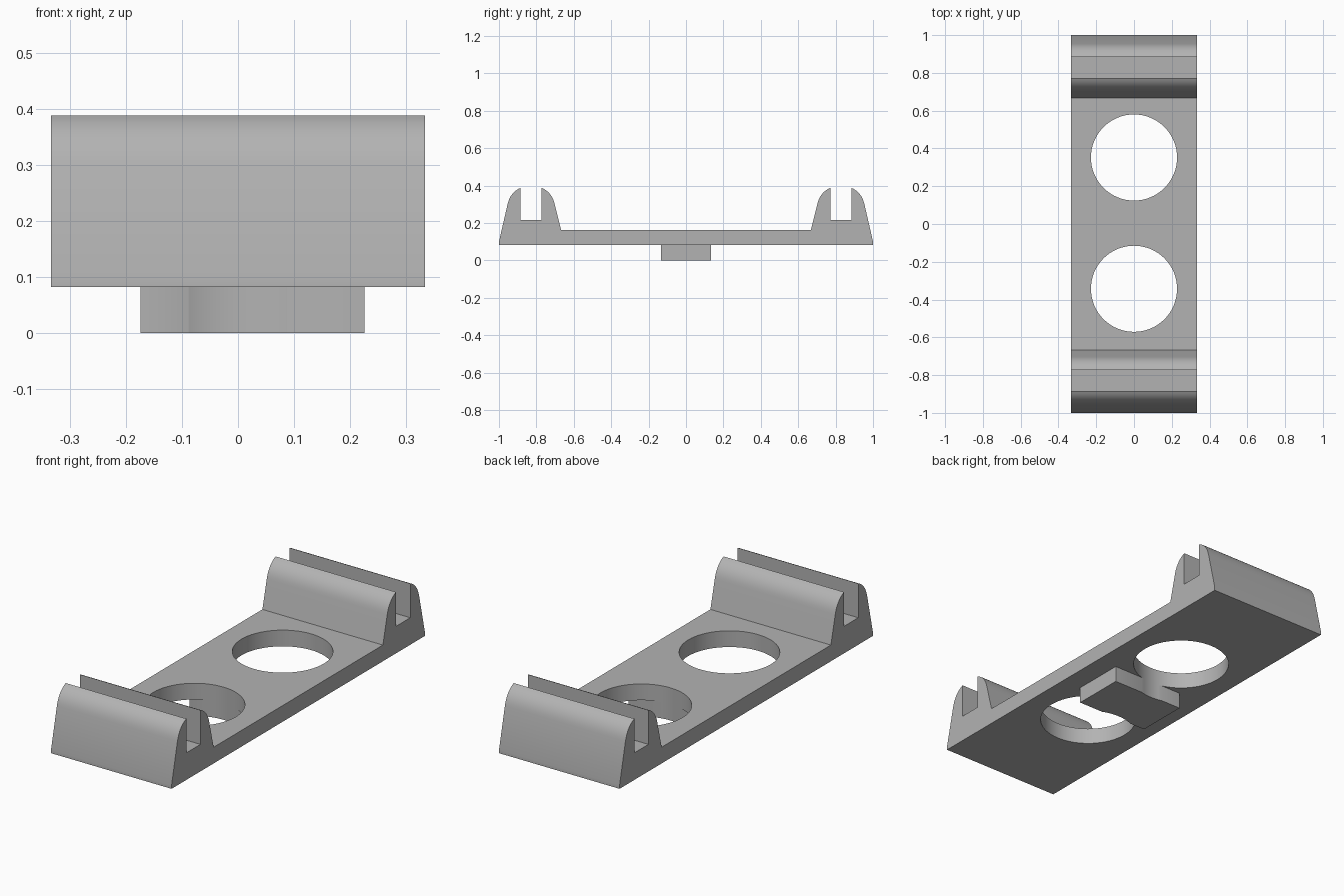
import bpy
import bmesh
from mathutils import Vector

cube = bpy.data.objects.get("Cube")
if cube:
    bpy.data.objects.remove(cube, do_unlink=True)

HALF_WIDTH = 0.333
BASE, DECK, SLOT_FLOOR, TOP = 0.082, 0.163, 0.217, 0.388
MID = 0.828          # centre line of each clip
HOLES = ((0.352, 0.228), (-0.343, 0.228))   # y centre, radius

grey = bpy.data.materials.new("light grey")
grey.use_nodes = True
colour = (0.45, 0.45, 0.45, 1)
grey.diffuse_color = colour
grey.node_tree.nodes["Principled BSDF"].inputs["Base Color"].default_value = colour


def finish(name, bm):
    """Turn a bmesh into a linked object with the grey material."""
    bmesh.ops.recalc_face_normals(bm, faces=bm.faces)
    mesh = bpy.data.meshes.new(name)
    bm.to_mesh(mesh)
    bm.free()
    mesh.materials.append(grey)
    obj = bpy.data.objects.new(name, mesh)
    bpy.context.collection.objects.link(obj)
    return obj


def curve(a, b, c, steps=8):
    """Points on a quadratic curve from a to c."""
    a, b, c = Vector(a), Vector(b), Vector(c)
    return [tuple(a * (1 - t) ** 2 + b * 2 * t * (1 - t) + c * t * t)
            for t in (i / steps for i in range(steps + 1))]


def cut_and_smooth(obj, cutters):
    bpy.ops.object.select_all(action="DESELECT")
    bpy.context.view_layer.objects.active = obj
    obj.select_set(True)
    for cutter in cutters:
        mod = obj.modifiers.new("hole", "BOOLEAN")
        mod.operation = "DIFFERENCE"
        mod.solver = "EXACT"
        mod.object = cutter
        bpy.ops.object.modifier_apply(modifier=mod.name)
    bpy.ops.object.shade_smooth_by_angle(angle=0.5)


# Side profile: one jaw, its mirror across the clip, then the other clip
jaw = [(0.668, DECK)] + curve((0.702, 0.30), (0.717, 0.365), (0.772, TOP))
jaw.append((0.772, SLOT_FLOOR))
outer = [(2 * MID - y, z) for y, z in reversed(jaw[1:])]
clip = jaw + outer + [(1.0, 0.1), (1.0, BASE)]
profile = clip + [(-y, z) for y, z in reversed(clip)]

# Bracket body, extruded across its width
bm = bmesh.new()
face = bm.faces.new([bm.verts.new((-HALF_WIDTH, y, z)) for y, z in profile])
extruded = bmesh.ops.extrude_face_region(bm, geom=[face])
bmesh.ops.translate(bm, vec=(2 * HALF_WIDTH, 0, 0),
                    verts=[v for v in extruded["geom"] if isinstance(v, bmesh.types.BMVert)])
bracket = finish("clip_bracket", bm)

# Locating tab underneath
bm = bmesh.new()
bmesh.ops.create_cube(bm, size=1)
bmesh.ops.scale(bm, vec=(0.4, 0.266, BASE), verts=bm.verts)
bmesh.ops.translate(bm, vec=(0.026, 0, BASE / 2), verts=bm.verts)
tab = finish("bottom_tab", bm)

# Round holes through the deck that also notch the tab
cutters = []
for y, radius in HOLES:
    bm = bmesh.new()
    bmesh.ops.create_cone(bm, cap_ends=True, segments=64, radius1=radius, radius2=radius, depth=1)
    bmesh.ops.translate(bm, vec=(0, y, 0), verts=bm.verts)
    cutter = finish("hole_cutter", bm)
    cutter.hide_render = True
    cutters.append(cutter)

for part in (bracket, tab):
    cut_and_smooth(part, cutters)
for cutter in cutters:
    bpy.data.objects.remove(cutter, do_unlink=True)
